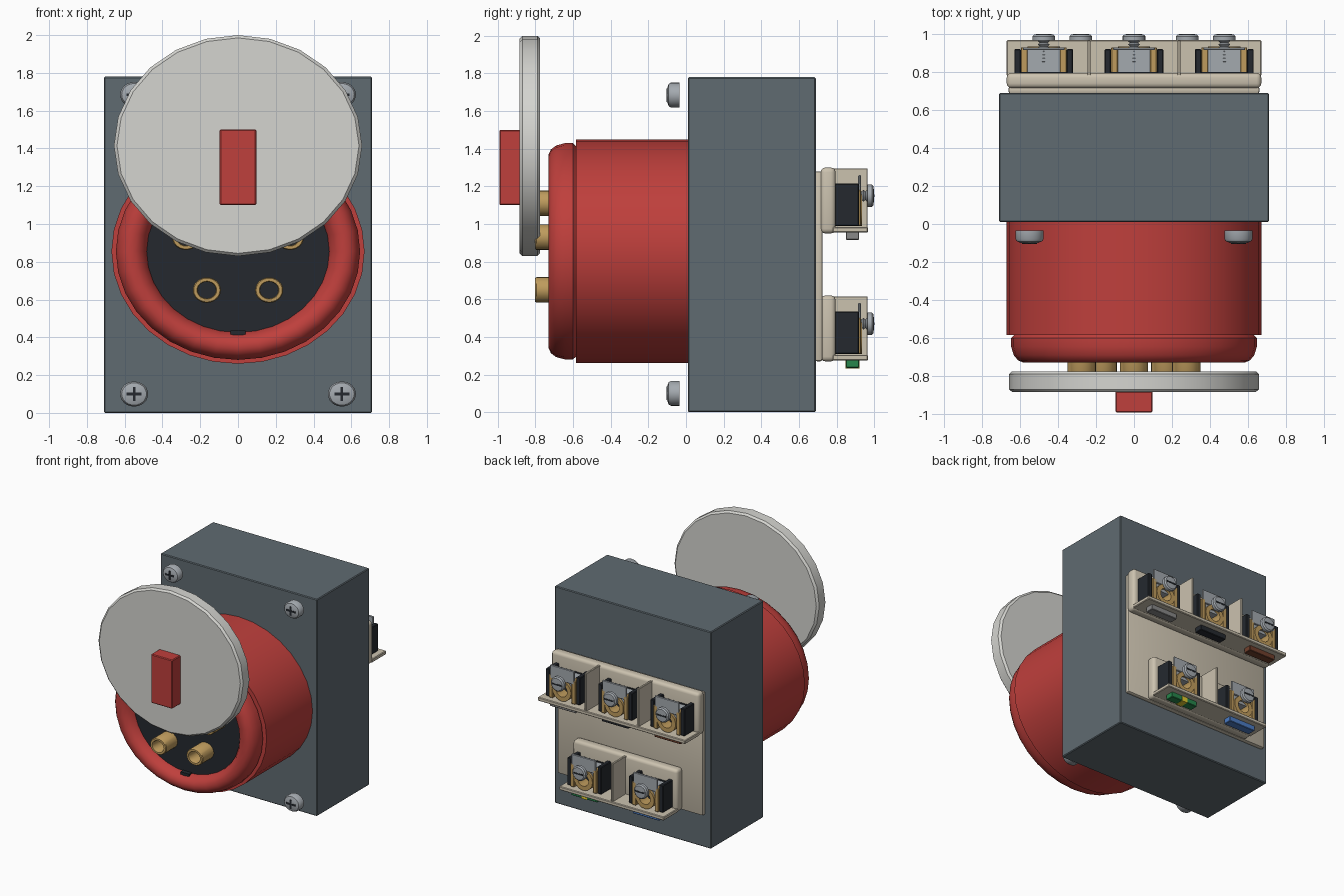
import bpy, bmesh, math

if "Cube" in bpy.data.objects:
    bpy.data.objects.remove(bpy.data.objects["Cube"])

COLORS = {
    "slate": (0.115, 0.145, 0.165), "red": (0.52, 0.05, 0.045), "pale": (0.66, 0.66, 0.63),
    "beige": (0.60, 0.54, 0.43), "brass": (0.52, 0.33, 0.11), "dark": (0.018, 0.022, 0.028),
    "steel": (0.37, 0.40, 0.43), "brown": (0.16, 0.05, 0.025), "green": (0.02, 0.24, 0.07),
    "yellow": (0.75, 0.6, 0.03), "blue": (0.07, 0.2, 0.55), "grey": (0.25, 0.25, 0.25),
}
mats = {}


def finish(name, bm, color):
    bmesh.ops.recalc_face_normals(bm, faces=bm.faces[:])
    me = bpy.data.meshes.new(name)
    bm.to_mesh(me)
    bm.free()
    ob = bpy.data.objects.new(name, me)
    bpy.context.collection.objects.link(ob)
    if color not in mats:
        mats[color] = bpy.data.materials.new(color)
        mats[color].diffuse_color = (*COLORS[color], 1)
    me.materials.append(mats[color])
    bpy.ops.object.select_all(action='DESELECT')
    ob.select_set(True)
    bpy.context.view_layer.objects.active = ob
    bpy.ops.object.shade_smooth_by_angle(angle=math.radians(35))
    return ob


def box(name, x, y, z, color, bevel=0, segs=1):
    """Box from (min, max) pairs, optionally with rounded edges."""
    bm = bmesh.new()
    bmesh.ops.create_cube(bm, size=1)
    for v in bm.verts:
        for i, (a, b) in enumerate((x, y, z)):
            v.co[i] = (a + b) / 2 + v.co[i] * (b - a)
    if bevel:
        bmesh.ops.bevel(bm, geom=bm.edges[:], offset=bevel, segments=segs,
                        profile=0.5, affect='EDGES')
    return finish(name, bm, color)


def lathe(name, profile, cx, cz, color, n=24, sx=1.0, sz=1.0, closed=False):
    """Turn (radius, y) points about the y axis, stretched by sx and sz."""
    bm = bmesh.new()
    rings = []
    for r, y in profile:
        rings.append([bm.verts.new((cx + r * sx * math.sin(2 * math.pi * k / n), y,
                                    cz + r * sz * math.cos(2 * math.pi * k / n)))
                      for k in range(n)])
    pairs = list(zip(rings, rings[1:]))
    if closed:
        pairs.append((rings[-1], rings[0]))
    for a, b in pairs:
        for k in range(n):
            j = (k + 1) % n
            bm.faces.new((a[k], a[j], b[j], b[k]))
    bmesh.ops.remove_doubles(bm, verts=bm.verts[:], dist=1e-5)
    return finish(name, bm, color)


# Housing
box("housing", (-0.71, 0.71), (0.01, 0.69), (0, 1.78), "slate", 0.006)

# Socket barrel, rounded lip and contact face (slightly oval)
CZ = 0.855
lathe("socket_barrel", [(0.78, 0.02), (1, 0.02), (1, -0.585), (0.78, -0.585)], 0, CZ, "red",
      32, 0.67, 0.595, closed=True)
lip = [(0.74, -0.58), (0.925, -0.575), (0.965, -0.60), (0.965, -0.645), (0.945, -0.69),
       (0.91, -0.718), (0.865, -0.73), (0.81, -0.728), (0.765, -0.708), (0.73, -0.675),
       (0.715, -0.64)]
lathe("socket_lip", lip, 0, CZ, "red", 32, 0.67, 0.595, closed=True)
lathe("contact_face", [(0, -0.655), (0.74, -0.655), (0.78, -0.585), (0.78, 0), (0, 0)],
      0, CZ, "dark", 32, 0.67, 0.595)
box("key_notch", (-0.04, 0.04), (-0.69, -0.60), (0.41, 0.435), "dark")

# Contact sleeves
for i, (px, pz) in enumerate([(-0.165, 0.65), (0.165, 0.65), (-0.275, 0.93),
                              (0.275, 0.93), (0, 1.11)]):
    lathe(f"contact_sleeve_{i+1}",
          [(0.071, -0.62), (0.071, -0.795), (0.066, -0.802), (0.05, -0.802),
           (0.046, -0.795), (0.046, -0.62)], px, pz, "brass", 24, 1.05, 0.95, closed=True)
    lathe(f"sleeve_bore_{i+1}", [(0, -0.665), (0.048, -0.665), (0.048, -0.63), (0, -0.63)],
          px, pz, "dark", 24)

# Lid and its grip
lathe("lid", [(0, -0.885), (0.975, -0.885), (1, -0.87), (1, -0.79), (0.975, -0.775),
              (0, -0.775)], 0, 1.415, "pale", 24, 0.657, 0.585)
box("lid_grip", (-0.097, 0.097), (-0.992, -0.88), (1.10, 1.50), "red", 0.006)

# Housing screws with cross recess
for sx in (-0.55, 0.55):
    for sz in (0.10, 1.685):
        side = ("left" if sx < 0 else "right") + ("_bottom" if sz < 1 else "_top")
        lathe(f"housing_screw_{side}",
              [(0, -0.035), (0.07, -0.035), (0.07, -0.08), (0.062, -0.092), (0.04, -0.1),
               (0, -0.103)], sx, sz, "steel", 24, 1.06, 0.95)
        box(f"cross_slot_a_{side}", (sx - 0.04, sx + 0.04), (-0.1045, -0.08),
            (sz - 0.007, sz + 0.007), "dark")
        box(f"cross_slot_b_{side}", (sx - 0.007, sx + 0.007), (-0.1045, -0.08),
            (sz - 0.036, sz + 0.036), "dark")

# Rear terminal carrier
box("carrier_plate", (-0.66, 0.66), (0.685, 0.725), (0.27, 1.28), "beige", 0.012, 2)


def terminal(name, x, b):
    """One screw terminal at x, standing on a shelf whose underside is at z = b."""
    lo = b + 0.04
    for s, side in ((-1, "left"), (1, "right")):
        def span(p, q):
            return tuple(sorted((x + s * p, x + s * q)))
        box(f"{name}_insulator_{side}", span(0.12, 0.155), (0.78, 0.92),
            (lo, b + 0.265), "dark", 0.005)
        box(f"{name}_brass_cheek_{side}", span(0.085, 0.12), (0.78, 0.93),
            (lo, b + 0.23), "brass", 0.004)
    box(f"{name}_back", (x - 0.12, x + 0.12), (0.78, 0.80), (lo, b + 0.24), "dark")
    box(f"{name}_clamp_body", (x - 0.085, x + 0.085), (0.80, 0.915),
        (b + 0.15, b + 0.23), "steel")
    box(f"{name}_clamp_plate", (x - 0.11, x + 0.11), (0.915, 0.93),
        (b + 0.20, b + 0.31), "steel", 0.004)
    # Wire ring, threaded shank and slotted head
    lathe(f"{name}_wire_ring", [(0.05, 0.84), (0.085, 0.84), (0.085, 0.935), (0.05, 0.935)],
          x, b + 0.125, "brass", 20, closed=True)
    thread = [(0, 0.84)]
    for k in range(7):
        thread += [(0.022, 0.845 + k * 0.018), (0.032, 0.854 + k * 0.018)]
    thread += [(0.025, 0.975), (0, 0.975)]
    z = b + 0.20
    lathe(f"{name}_screw_shank", thread, x, z, "steel", 14)
    lathe(f"{name}_screw_head", [(0, 0.965), (0.06, 0.965), (0.06, 0.988), (0.05, 0.997),
                                 (0, 1.0)], x, z, "steel", 20)
    box(f"{name}_screw_slot", (x - 0.042, x + 0.042), (0.985, 1.001),
        (z - 0.006, z + 0.006), "dark")


def row(name, half, b, xs, dividers, tags):
    """Raised block, shelf, divider walls, terminals and colour tags of one row."""
    box(f"{name}_block", (-half, half), (0.715, 0.795), (b, b + 0.35), "beige", 0.025, 3)
    box(f"{name}_shelf", (-half, half), (0.78, 0.968), (b + 0.005, b + 0.035), "beige", 0.005)
    for i, d in enumerate(dividers):
        box(f"{name}_divider_{i+1}", (d - 0.009, d + 0.009), (0.78, 0.965),
            (b + 0.02, b + 0.345), "beige", 0.003)
    for i, (x, tag) in enumerate(zip(xs, tags)):
        terminal(f"{name}_terminal_{i+1}", x, b)
        box(f"{name}_tag_{i+1}", (x - 0.12, x + 0.12), (0.85, 0.92), (b - 0.035, b + 0.02),
            tag, 0.004)


row("upper", 0.67, 0.95, (-0.475, 0, 0.475), (-0.237, 0.237), ("brown", "dark", "grey"))
row("lower", 0.475, 0.27, (-0.28, 0.28), (0,), ("blue", "green"))
box("earth_tag_stripe", (0.255, 0.305), (0.848, 0.922), (0.233, 0.285), "yellow")

for m in bpy.data.materials:
    if m.users and not m.is_grease_pencil:
        m.use_nodes = True
        m.node_tree.nodes["Principled BSDF"].inputs["Base Color"].default_value = m.diffuse_color
